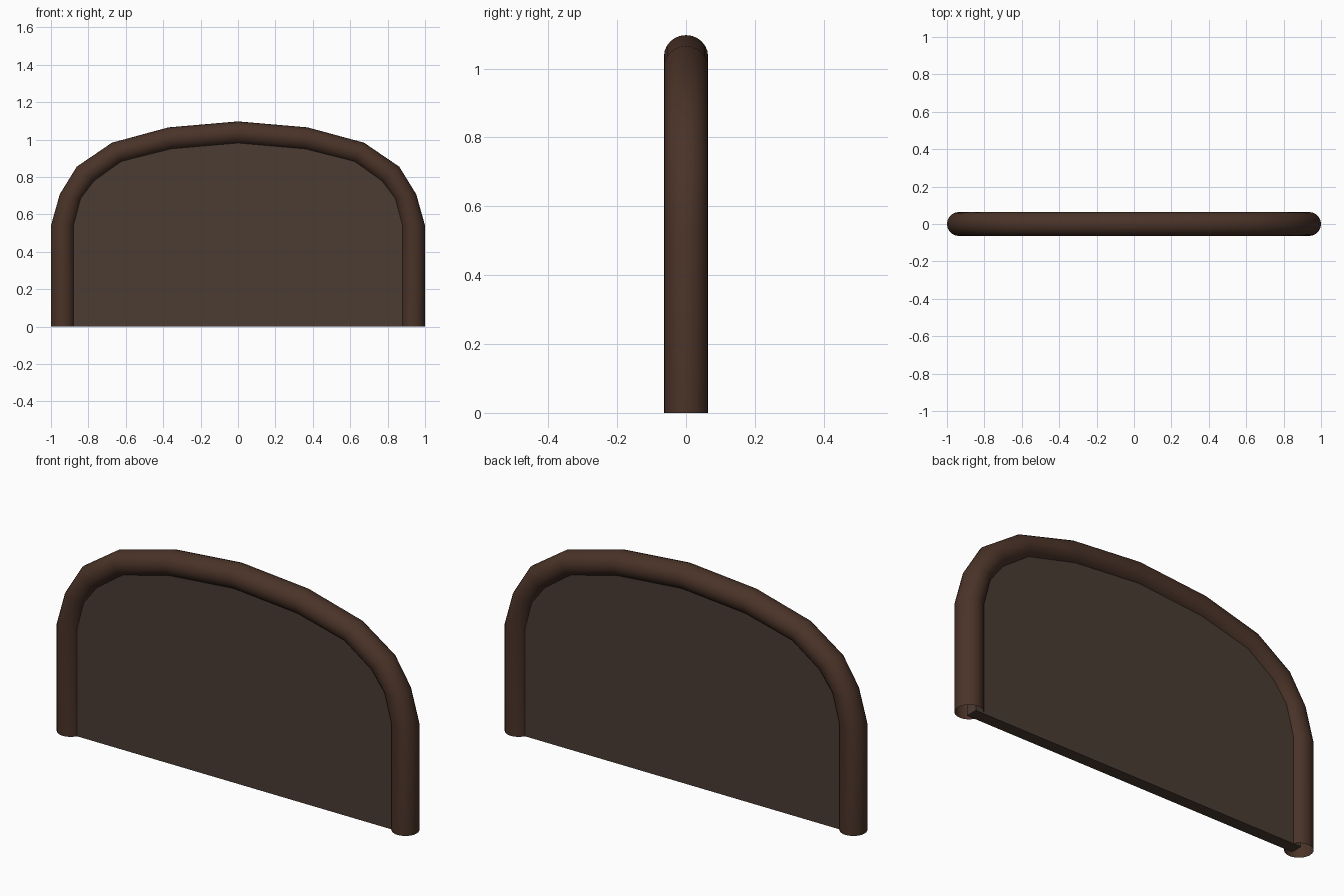
import bpy, bmesh, math

if "Cube" in bpy.data.objects:
    bpy.data.objects.remove(bpy.data.objects["Cube"])


def material(name, rgba):
    m = bpy.data.materials.new(name)
    m.diffuse_color = rgba
    m.use_nodes = True
    m.node_tree.nodes["Principled BSDF"].inputs["Base Color"].default_value = m.diffuse_color
    return m


brown = material("dark_brown", (0.068, 0.033, 0.021, 1.0))
tint = material("tinted_panel_brown", (0.069, 0.045, 0.033, 0.8))

# Right half of the arch: outer and inner outline, from foot to crown
outer = [(1.0, 0), (1.0, 0.54), (0.953, 0.707), (0.862, 0.855),
         (0.674, 0.983), (0.372, 1.065), (0, 1.097)]
inner = [(0.872, 0), (0.872, 0.54), (0.834, 0.684), (0.763, 0.775),
         (0.62, 0.877), (0.358, 0.943), (0, 0.974)]


def mirrored(half):
    return half + [(-x, z) for x, z in reversed(half[:-1])]


def make_object(name, bm, mat):
    bmesh.ops.recalc_face_normals(bm, faces=bm.faces)
    me = bpy.data.meshes.new(name)
    bm.to_mesh(me)
    bm.free()
    me.materials.append(mat)
    ob = bpy.data.objects.new(name, me)
    bpy.context.collection.objects.link(ob)
    return ob


# Arched tube frame, open at both feet
SIDES, RADIUS = 24, 0.064
bm = bmesh.new()
rings = []
for (xo, zo), (xi, zi) in zip(mirrored(outer), mirrored(inner)):
    ring = []
    for k in range(SIDES):
        a = 2 * math.pi * k / SIDES
        c = math.cos(a) / 2
        ring.append(bm.verts.new(((xo + xi) / 2 + (xo - xi) * c,
                                  RADIUS * math.sin(a),
                                  (zo + zi) / 2 + (zo - zi) * c)))
    rings.append(ring)
for r, s in zip(rings, rings[1:]):
    for k in range(SIDES):
        n = (k + 1) % SIDES
        bm.faces.new((r[k], r[n], s[n], s[k]))
frame = make_object("arched_frame", bm, brown)
bpy.context.view_layer.objects.active = frame
frame.select_set(True)
bpy.ops.object.shade_smooth_by_angle(angle=math.radians(35))

# Flat infill panel, its edge hidden inside the tube
THICK = 0.06
bm = bmesh.new()
edge = [(xi + (xo - xi) * 0.4, zi + (zo - zi) * 0.4)
        for (xo, zo), (xi, zi) in zip(mirrored(outer), mirrored(inner))]
face = bm.faces.new([bm.verts.new((x, -THICK / 2, z)) for x, z in edge])
ext = bmesh.ops.extrude_face_region(bm, geom=[face], use_keep_orig=True)
bmesh.ops.translate(bm, vec=(0, THICK, 0),
                    verts=[g for g in ext["geom"] if isinstance(g, bmesh.types.BMVert)])
make_object("infill_panel", bm, tint)
